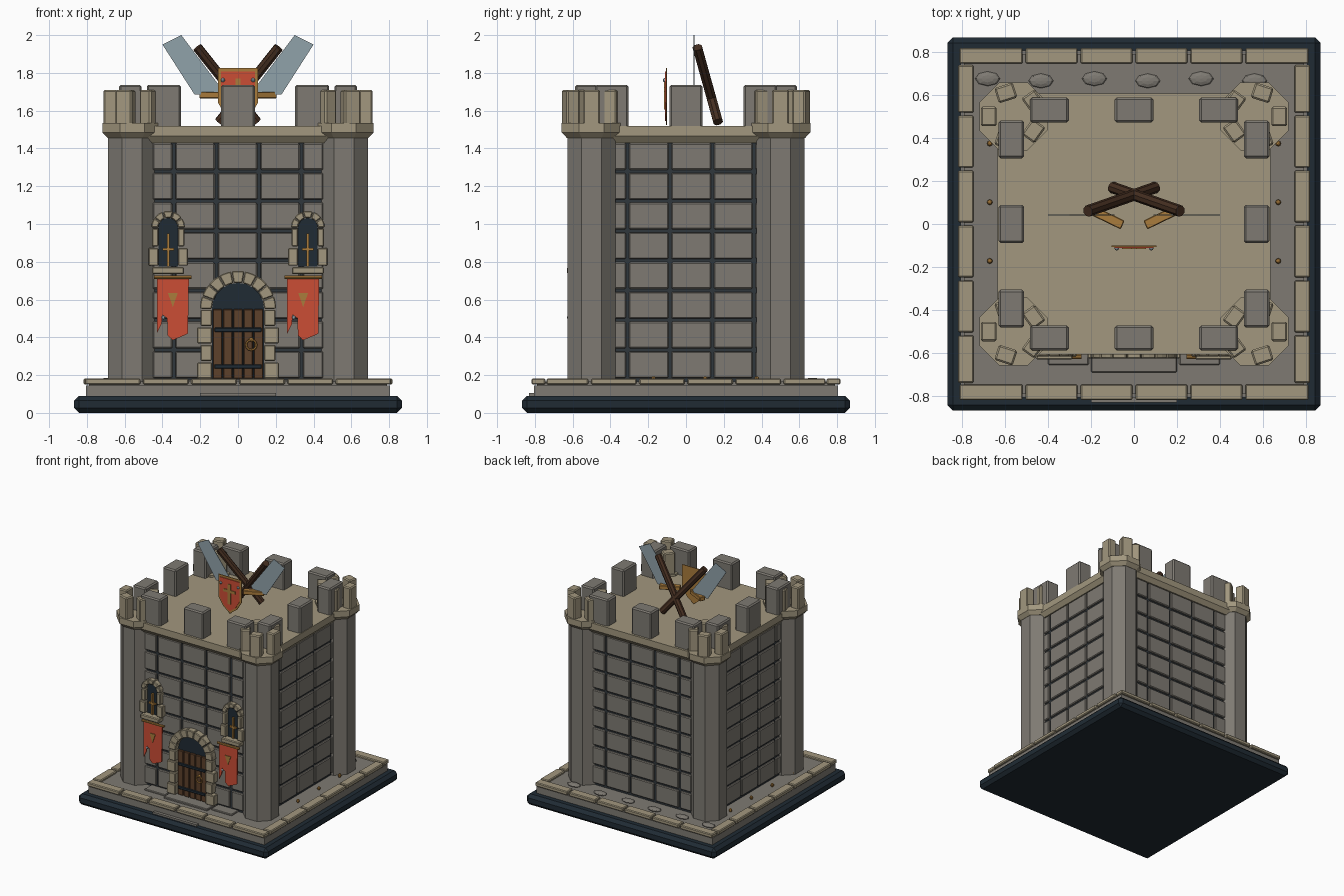
import bpy, bmesh, math
from mathutils import Matrix, Vector

if "Cube" in bpy.data.objects:
    bpy.data.objects.remove(bpy.data.objects["Cube"])


def material(name, r, g, b):
    m = bpy.data.materials.new(name)
    m.use_nodes = True
    m.diffuse_color = (r, g, b, 1)
    m.node_tree.nodes["Principled BSDF"].inputs["Base Color"].default_value = (r, g, b, 1)
    return m


GRAY = material("gray stone", .21, .195, .17)
SAND = material("sandstone", .36, .31, .21)
DARK = material("dark slate", .014, .024, .034)
MORTAR = material("mortar", .03, .038, .045)
RED = material("red cloth", .6, .075, .035)
WOOD = material("door wood", .11, .052, .024)
LOG = material("dark wood", .06, .028, .015)
BRASS = material("brass", .4, .2, .045)
STEEL = material("steel", .28, .36, .4)


def finish(name, bm, mat, bevel=0):
    bmesh.ops.recalc_face_normals(bm, faces=bm.faces)
    me = bpy.data.meshes.new(name)
    bm.to_mesh(me)
    bm.free()
    me.materials.append(mat)
    ob = bpy.data.objects.new(name, me)
    bpy.context.collection.objects.link(ob)
    if bevel:
        mod = ob.modifiers.new("bevel", "BEVEL")
        mod.width = bevel
        mod.segments = 1
    return ob


def boxes(name, mat, items, bevel=0):
    """One object from (x0, x1, y0, y1, z0, z1) boxes, optionally with a turn about z."""
    bm = bmesh.new()
    for x0, x1, y0, y1, z0, z1, *turn in items:
        m = Matrix.Translation(((x0 + x1) / 2, (y0 + y1) / 2, (z0 + z1) / 2))
        if turn:
            m = m @ Matrix.Rotation(turn[0], 4, "Z")
        m = m @ Matrix.Diagonal((x1 - x0, y1 - y0, z1 - z0, 1))
        bmesh.ops.create_cube(bm, size=1, matrix=m)
    return finish(name, bm, mat, bevel)


def prisms(name, mat, outlines, y0, y1, bevel=0):
    """Outlines in x and z, extruded from y0 to y1."""
    bm = bmesh.new()
    for pts in outlines:
        f = bm.faces.new([bm.verts.new((x, y0, z)) for x, z in pts])
        new = bmesh.ops.extrude_face_region(bm, geom=[f])["geom"]
        bmesh.ops.translate(bm, vec=(0, y1 - y0, 0),
                            verts=[v for v in new if isinstance(v, bmesh.types.BMVert)])
    return finish(name, bm, mat, bevel)


def rings(name, mat, sections, corners):
    """Stack of closed rings; corners(size) gives the ring outline at each (size, z)."""
    bm = bmesh.new()
    loops = [[bm.verts.new((x, y, z)) for x, y in corners(s)] for s, z in sections]
    for a, b in zip(loops, loops[1:]):
        for i in range(len(a)):
            j = (i + 1) % len(a)
            bm.faces.new((a[i], a[j], b[j], b[i]))
    bm.faces.new(loops[0])
    bm.faces.new(loops[-1])
    return finish(name, bm, mat)


def rod(name, mat, a, b, r, sides=8):
    a, b = Vector(a), Vector(b)
    bm = bmesh.new()
    m = Matrix.Translation((a + b) / 2) @ (b - a).to_track_quat("Z", "Y").to_matrix().to_4x4()
    bmesh.ops.create_cone(bm, cap_ends=True, segments=sides, radius1=r, radius2=r,
                          depth=(b - a).length, matrix=m)
    return finish(name, bm, mat)


def arc(cx, cz, r, n, a0=0, a1=math.pi):
    return [(cx + r * math.cos(a0 + (a1 - a0) * i / n), cz + r * math.sin(a0 + (a1 - a0) * i / n))
            for i in range(n + 1)]


def balls(name, mat, places, size):
    bm = bmesh.new()
    for p in places:
        bmesh.ops.create_uvsphere(bm, u_segments=8, v_segments=6, radius=1,
                                  matrix=Matrix.Translation(p) @ Matrix.Diagonal((*size, 1)))
    return finish(name, bm, mat)


# Base, plinth and kerb
boxes("base_slab", DARK, [(-.867, .867, -.867, .867, 0, .09)], .025)
boxes("plinth", GRAY, [(-.805, .805, -.805, .805, .08, .145), (-.79, .79, -.79, .79, .14, .165),
                       (-.2, .2, -.83, -.79, .08, .105)])
kerb = []
for i in range(6):
    a, b = -.765 + .255 * i + .007, -.765 + .255 * (i + 1) - .007
    for s in (-1, 1):
        y0, y1 = sorted((s * .745, s * .818))
        kerb.append((a - .053 * (i == 0), b + .053 * (i == 5), y0, y1, .15, .182))
        kerb.append((y0, y1, max(a, -.738), min(b, .738), .15, .182))
boxes("kerb_stones", SAND, kerb, .006)
boxes("door_steps", GRAY, [(-.2, .2, -.69, -.56, .16, .18)] +
      [(x, x + .19, -.655, -.56, .16, .176) for x in (-.4, .21)], .005)
balls("back_pebbles", GRAY, [(-.68 + .248 * i, .675 - .01 * (i % 2), .172) for i in range(6)],
      (.058, .034, .014))
balls("path_studs", BRASS, [(s * .67, -.445 + .273 * i, .178) for s in (-1, 1) for i in range(4)],
      (.013, .013, .016))

# Walls: dark mortar core faced with bevelled bricks
boxes("wall_core", MORTAR, [(-.592, .592, -.562, .562, .15, 1.46)])
bricks = []
for row in range(8):
    z0, z1 = .176 + .1575 * row + .008, .176 + .1575 * (row + 1) - .008
    for edges, side in (((-.46, -.34, -.115, .11, .335, .46), 0), ((-.42, -.31, -.085, .14, .36, .42), 1)):
        for a, b in zip(edges, edges[1:]):
            for s in (-1, 1):
                d0, d1 = sorted((s * (.607 if side else .577), s * .5))
                span = (a + .008, b - .008)
                bricks.append((d0, d1, *span, z0, z1) if side else (*span, d0, d1, z0, z1))
boxes("wall_bricks", GRAY, bricks, .006)

# Roof slab with flared underside
rings("roof_slab", SAND, [(0, 1.43), (.028, 1.465), (.028, 1.52)],
      lambda s: [(x * (.607 + s), y * (.578 + s)) for x, y in ((-1, -1), (1, -1), (1, 1), (-1, 1))])

# Wall battlements
merlons = []
for s in (-1, 1):
    for p in (-.393, 0, .393):
        merlons.append((p - .09, p + .09, s * .53 - .058, s * .53 + .058, 1.51, 1.737))
        merlons.append((s * .57 - .06, s * .57 + .06, p - .088, p + .088, 1.51, 1.737))
boxes("wall_merlons", GRAY, merlons, .01)

# Octagonal corner towers with caps and five merlons each
for sx in (-1, 1):
    for sy in (-1, 1):
        cx, cy = sx * .56, sy * .5
        tag = ("front" if sy < 0 else "back") + ("_left" if sx > 0 else "_right")

        def octagon(r):
            r /= math.cos(math.pi / 8)
            return [(cx + r * math.cos((k + .5) * math.pi / 4), cy + r * math.sin((k + .5) * math.pi / 4))
                    for k in range(8)]
        rings("tower_" + tag, GRAY, [(.128, .15), (.128, 1.48)], octagon)
        rings("tower_cap_" + tag, SAND, [(.13, 1.455), (.158, 1.485), (.158, 1.535)], octagon)
        teeth = []
        for k in range(5):
            t = k * math.tau / 5
            x, y = cx + sx * .115 * math.cos(t), cy + sy * .115 * math.sin(t)
            teeth.append((x - .037, x + .037, y - .045, y + .045, 1.525, 1.71, t * sx * sy))
        boxes("tower_merlons_" + tag, SAND, teeth, .008)


# Arched stone frames
def arch_frame(name, cx, z0, cz, ri, ro, stones, rows, y):
    blocks = []
    for i in range(stones):
        a, b = (math.pi * (i + e) / stones for e in (.02, .98))
        blocks.append(arc(cx, cz, ro, 2, a, b) + arc(cx, cz, ri, 2, b, a))
    h = (cz - z0) / rows
    for i in range(rows):
        out = ro + (.014 if i % 2 == 0 else -.004)
        for s in (-1, 1):
            lo, hi = z0 + h * i + .004, z0 + h * (i + 1) - .004
            blocks.append([(cx + s * ri, lo), (cx + s * out, lo), (cx + s * out, hi), (cx + s * ri, hi)])
    prisms(name + "_frame", SAND, blocks, y, -.55, .005)
    prisms(name + "_recess", DARK, [[(cx - ri, z0), (cx + ri, z0)] + arc(cx, cz, ri, 10)], -.584, -.56)


# Door
arch_frame("door", 0, .178, .55, .138, .202, 9, 4, -.625)
boxes("door_planks", WOOD, [(x - .0245, x + .0245, -.6, -.57, .18, .55)
                            for x in (-.108, -.054, 0, .054, .108)], .004)
boxes("door_bands", DARK, [(-.125, .125, -.61, -.59, z - .011, z + .011) for z in (.245, .44)], .003)
bpy.ops.mesh.primitive_torus_add(location=(.07, -.609, .36), rotation=(math.pi / 2, 0, 0), major_radius=.027,
                                 minor_radius=.006, major_segments=12, minor_segments=6)
handle = bpy.context.object
handle.name = "door_ring"
handle.data.materials.append(BRASS)
balls("door_ring_boss", BRASS, [(.07, -.606, .388)], (.012, .01, .012))

# Windows and banners
for s, tag in ((-1, "right"), (1, "left")):
    x = s * .37
    arch_frame("window_" + tag, x, .775, .98, .052, .09, 5, 2, -.615)
    boxes("window_sill_" + tag, SAND, [(x - .085, x + .085, -.63, -.55, .735, .772)], .006)
    boxes("window_cross_" + tag, BRASS, [(x - .007, x + .007, -.598, -.58, .775, .95),
                                         (x - .03, x + .03, -.598, -.58, .86, .874)])
    c = s * .345
    rod("banner_rod_" + tag, BRASS, (c - .1, -.617, .718), (c + .1, -.617, .718), .01)
    cloth = [(-.085, .715), (.085, .715), (.08, .42), (.06, .41), (0, .385), (-.028, .41),
             (-.03, .5), (-.055, .52), (-.06, .47), (-.085, .42)]
    prisms("banner_" + tag, RED, [[(c + u, z) for u, z in cloth]], -.622, -.612)
    prisms("banner_emblem_" + tag, BRASS, [[(c - .026, .635), (c + .026, .635), (c, .56)]], -.627, -.62)
    balls("banner_stud_" + tag, STEEL, [(c - .05, -.624, .505)], (.01, .006, .01))

# Roof trophy: crossed poles with steel blades and a shield
for s, tag in ((-1, "right"), (1, "left")):
    rod("trophy_pole_" + tag, LOG, (s * .215, .06, 1.935), (-s * .1, .17, 1.54), .027)
    blade = [(-.4, 1.95), (-.3, 2.0), (-.09, 1.72), (-.12, 1.685), (-.23, 1.685)]
    prisms("trophy_blade_" + tag, STEEL, [[(-s * u, z) for u, z in blade]], .04, .044)
    boxes("trophy_guard_" + tag, BRASS, [(s * .125 - .08, s * .125 + .08, .008, .052, 1.665, 1.7, s * .45)], .004)


def shield(w, top, shoulder, tip):
    return [(-w, top), (w, top), (w, shoulder), (w * .6, (shoulder + tip) / 2 - .01), (0, tip),
            (-w * .6, (shoulder + tip) / 2 - .01), (-w, shoulder)]


prisms("shield_rim", BRASS, [shield(.105, 1.825, 1.64, 1.525)], -.106, -.1)
prisms("shield_face", RED, [shield(.09, 1.808, 1.645, 1.545)], -.112, -.105)
boxes("shield_cross", BRASS, [(-.012, .012, -.117, -.11, 1.605, 1.77), (-.055, .055, -.117, -.11, 1.7, 1.722)])
balls("shield_bolts", STEEL, [(s * .08, -.112, 1.762) for s in (-1, 1)], (.011, .011, .011))
